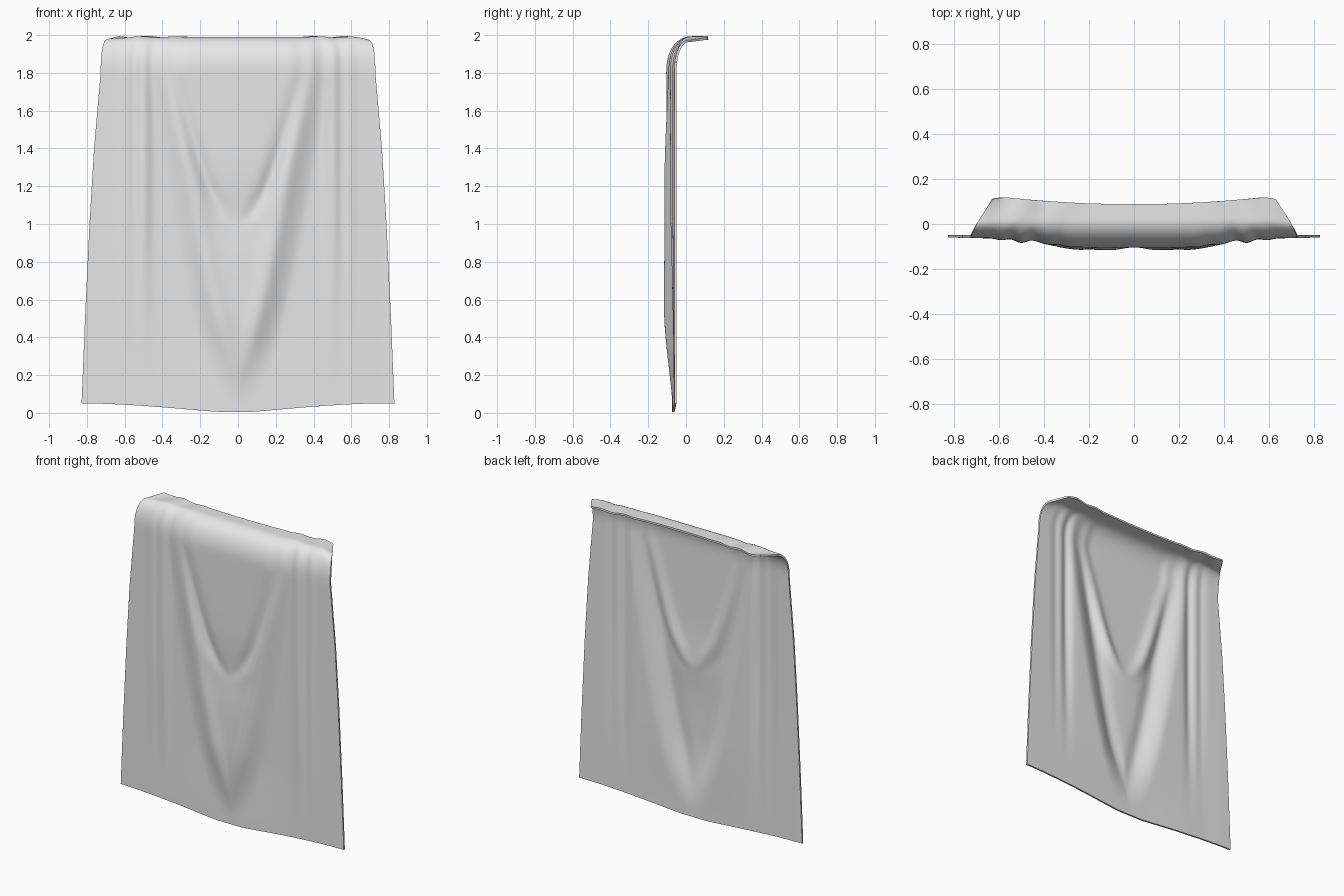
import bpy, bmesh, math

if "Cube" in bpy.data.objects:
    bpy.data.objects.remove(bpy.data.objects["Cube"])

COLS, FRONT_ROWS, BEND_ROWS, FLANGE_ROWS = 110, 80, 14, 8
BEND_Z, TOP_Z = 1.80, 1.985


def interp(pts, t):
    """Smoothly eased lookup in a short list of (key, value)."""
    if t <= pts[0][0]:
        return pts[0][1]
    for (a, va), (b, vb) in zip(pts, pts[1:]):
        if t <= b:
            return va + (vb - va) * (t - a) / (b - a)
    return pts[-1][1]


def step(a, b, t):
    t = max(0.0, min(1.0, (t - a) / (b - a)))
    return t * t * (3 - 2 * t)


def bump(t, width):
    return math.exp(-(t / width) ** 2)


# Half width of the sheet by height, and of the two nested swags
HALF = [(0.0, 0.83), (0.5, 0.81), (1.0, 0.786), (1.4, 0.762), (1.8, 0.727)]


def swag(z, low, high, width):
    t = max(0.0, (z - low) / (high - low))
    return width * min(1.0, t) ** 0.6


def front_y(x, z):
    """Depth of the hanging sheet, with its folds."""
    ax = abs(x)
    fade = step(0.0, 0.55, z)
    # large V-shaped swag standing forward of the sides
    w1 = swag(z, 0.08, 1.8, 0.42)
    inside = 1 - step(w1 - 0.08, w1 + 0.07, ax)
    y = -0.058 - 0.040 * inside * fade
    # rolled ridge just inside its border
    y -= 0.012 * bump(ax - w1 + 0.09, 0.05) * fade
    # smaller upper swag with a groove below it
    w2 = swag(z, 1.0, 1.85, 0.34)
    upper = step(0.95, 1.2, z)
    y += 0.022 * bump(ax - w2 - 0.01, 0.045) * upper
    y += 0.012 * bump(x, 0.17) * bump(z - 1.02, 0.16)
    # gathers outside the swags
    side = step(0.1, 1.3, z)
    y -= 0.020 * bump(ax - 0.50, 0.035) * side
    y -= 0.008 * bump(ax - 0.59, 0.03) * side
    # pull the outer edges flat
    edge = step(0.6, 0.8, ax)
    y = y * (1 - edge) - 0.055 * edge
    # bottom hem swings slightly forward in the middle
    return y - 0.010 * bump(x, 0.35) * (1 - fade)


def point(u, row):
    if row <= FRONT_ROWS:                       # hanging front
        t = row / FRONT_ROWS
        hem = 0.006 + 0.045 * step(-0.15, 1.0, abs(u + 0.03)) - 0.007 * bump(u, 0.3)
        z = max(0.006, hem) * (1 - t) + BEND_Z * t
        x = u * interp(HALF, z)
        return x, front_y(x, z), z
    x0 = u * HALF[-1][1]
    y0 = front_y(x0, BEND_Z)
    curl = 0.014 * abs(u) ** 14
    ripple = 0.003 * math.sin(u * 23) * step(0.3, 0.7, abs(u))
    if row <= FRONT_ROWS + BEND_ROWS:           # rounded fold
        t = (row - FRONT_ROWS) / BEND_ROWS
        a = t * math.pi / 2
        y = y0 + (0.02 - y0) * (1 - math.cos(a))
        z = BEND_Z + (TOP_Z - BEND_Z) * math.sin(a) ** 0.85
        return u * (0.727 - 0.040 * t ** 2), y, z + (ripple - curl) * t
    t = (row - FRONT_ROWS - BEND_ROWS) / FLANGE_ROWS   # top flap
    back = 0.088 + 0.030 * min(1.0, (u / 0.9) ** 2) - 0.008 * abs(u) ** 30
    x = u * (0.687 - 0.057 * t)
    return x, 0.02 + (back - 0.02) * t, TOP_Z + ripple * (1 + t * 0.5) - curl * (1 - t)


# Draped cloth sheet
bm = bmesh.new()
rows = FRONT_ROWS + BEND_ROWS + FLANGE_ROWS
grid = [[bm.verts.new(point(2 * c / COLS - 1, r)) for c in range(COLS + 1)]
        for r in range(rows + 1)]
for r in range(rows):
    for c in range(COLS):
        bm.faces.new((grid[r][c], grid[r][c + 1], grid[r + 1][c + 1], grid[r + 1][c]))
mesh = bpy.data.meshes.new("draped_cloth")
bm.to_mesh(mesh)
bm.free()
cloth = bpy.data.objects.new("draped_cloth", mesh)
bpy.context.collection.objects.link(cloth)

# Plain grey fabric
fabric = bpy.data.materials.new("grey_fabric")
fabric.diffuse_color = (0.8, 0.8, 0.8, 1)
fabric.use_nodes = True
fabric.node_tree.nodes["Principled BSDF"].inputs["Base Color"].default_value = fabric.diffuse_color
mesh.materials.append(fabric)

# Cloth thickness with a crisp rim
bpy.context.view_layer.objects.active = cloth
cloth.select_set(True)
solid = cloth.modifiers.new("thickness", 'SOLIDIFY')
solid.thickness = 0.012
solid.offset = 0
bpy.ops.object.modifier_apply(modifier=solid.name)
bpy.ops.object.shade_smooth_by_angle(angle=math.radians(40))
